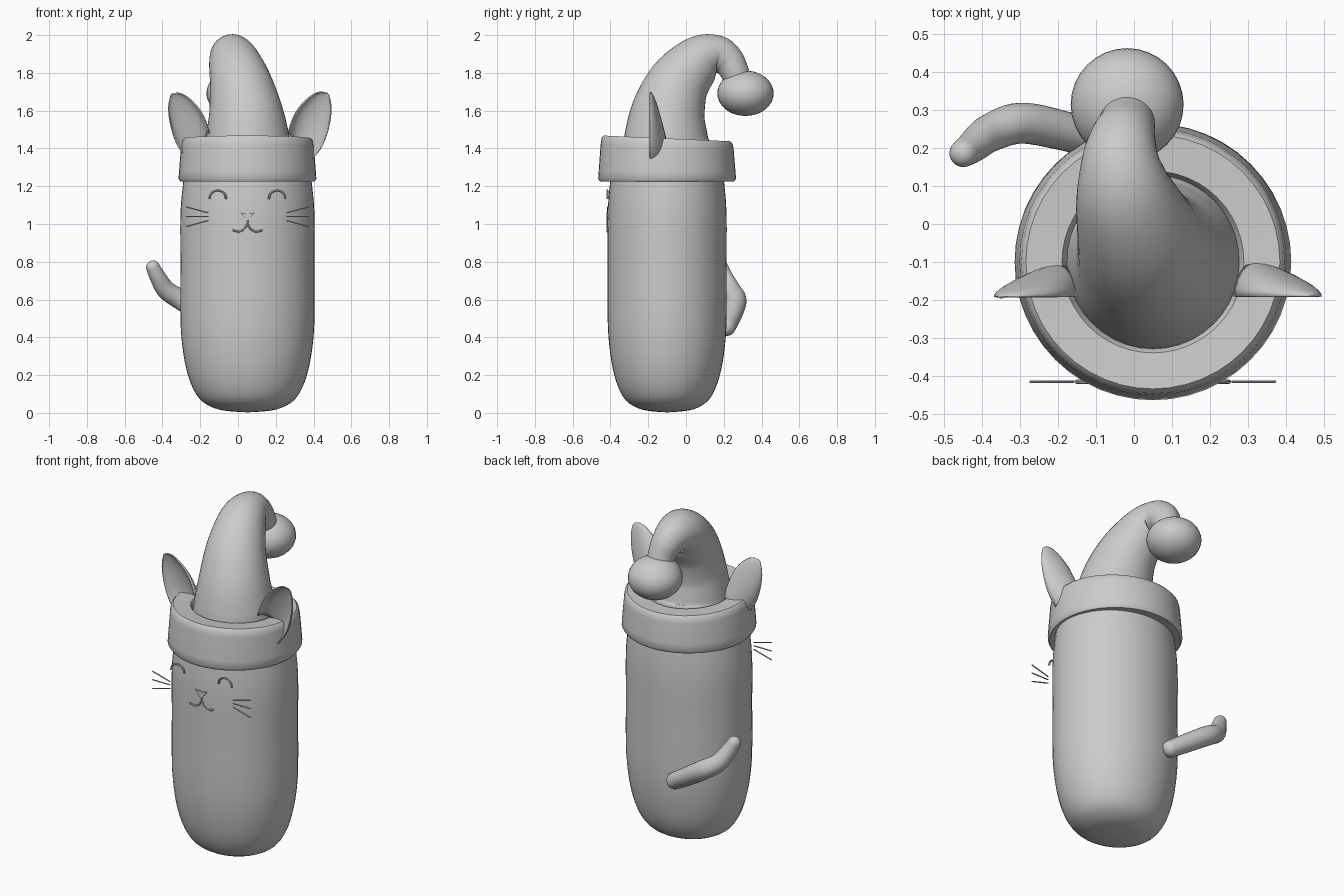
import bpy, bmesh
from math import sin, cos, pi
from mathutils import Vector

if "Cube" in bpy.data.objects:
    bpy.data.objects.remove(bpy.data.objects["Cube"])

CX, CY = 0.05, -0.10      # body axis
FACE_Y = -0.416           # plane of the face marks


def finish(name, bm, angle=0.7):
    bmesh.ops.recalc_face_normals(bm, faces=bm.faces)
    me = bpy.data.meshes.new(name)
    bm.to_mesh(me)
    bm.free()
    ob = bpy.data.objects.new(name, me)
    bpy.context.collection.objects.link(ob)
    bpy.ops.object.select_all(action='DESELECT')
    ob.select_set(True)
    bpy.context.view_layer.objects.active = ob
    bpy.ops.object.shade_smooth_by_angle(angle=angle)
    return ob


def skin(name, rings, closed=False, angle=0.7):
    """Join rings of points with quads; cap the ends or close the loop."""
    bm = bmesh.new()
    vs = [[bm.verts.new(p) for p in r] for r in rings]
    n = len(vs[0])
    pairs = list(zip(vs, vs[1:])) + ([(vs[-1], vs[0])] if closed else [])
    for a, b in pairs:
        for i in range(n):
            j = (i + 1) % n
            bm.faces.new((a[i], a[j], b[j], b[i]))
    if not closed:
        bm.faces.new(vs[0])
        bm.faces.new(vs[-1])
    return finish(name, bm, angle)


def spline(pts, steps):
    """Catmull-Rom interpolation of tuples of any length."""
    P = [Vector(p) for p in pts]
    P = [2 * P[0] - P[1]] + P + [2 * P[-1] - P[-2]]
    out = []
    for a, b, c, d in zip(P, P[1:], P[2:], P[3:]):
        for k in range(steps):
            t = k / steps
            out.append(0.5 * (2 * b + (c - a) * t + (2 * a - 5 * b + 4 * c - d) * t * t
                              + (3 * b - a - 3 * c + d) * t ** 3))
    return out + [P[-2]]


def sweep(name, pts, sides=24, steps=6, round_ends=True):
    """Tube along points (x, y, z, radius)."""
    s = spline(pts, steps)
    c = [(p.to_3d(), p[3]) for p in s]
    t = [(c[min(i + 1, len(c) - 1)][0] - c[max(i - 1, 0)][0]).normalized() for i in range(len(c))]
    rows = [(p, r, d) for (p, r), d in zip(c, t)]
    if round_ends:
        arc = [k * pi / 12 for k in range(1, 6)]
        p, r, d = rows[0]
        q, r2, d2 = rows[-1]
        rows = ([(p - d * r * sin(a), r * cos(a), d) for a in reversed(arc)] + rows
                + [(q + d2 * r2 * sin(a), r2 * cos(a), d2) for a in arc])
    u = rows[0][2].orthogonal()
    rings = []
    for p, r, d in rows:
        u = (u - d * u.dot(d)).normalized()
        v = d.cross(u)
        rings.append([p + r * (u * cos(2 * pi * k / sides) + v * sin(2 * pi * k / sides))
                      for k in range(sides)])
    return skin(name, rings)


def ring(rx, ry, z, n=48, tilt=0.0):
    return [(CX + rx * cos(2 * pi * k / n), CY + ry * sin(2 * pi * k / n),
             z - tilt * ry * sin(2 * pi * k / n)) for k in range(n)]


# Body: oval capsule
body = [(.02, .003), (.3, .01), (.5, .026), (.69, .065), (.82, .135), (.91, .23),
        (.97, .35), (1, .5), (1, .8), (1, 1.05), (.965, 1.2), (.92, 1.3), (.8, 1.4)]
skin("body", [ring(.355 * p[0], .315 * p[0], p[1]) for p in spline(body, 3)])

# Hat brim: tapered band with a slightly tilted top
brim = [(.29, 1.235, 0), (.355, 1.225, 0), (.365, 1.24, 0), (.362, 1.28, .004),
        (.352, 1.41, .035), (.347, 1.44, .045), (.335, 1.453, .045),
        (.24, 1.447, .045), (.225, 1.42, .045), (.22, 1.39, 0)]
skin("hat_brim", [ring(r, r, z, tilt=t) for r, z, t in brim], closed=True)

# Hat cone: drooping backwards
sweep("hat_cone", [(.05, -.098, 1.38, .232), (.05, -.105, 1.46, .222), (.04, -.092, 1.6, .195),
                   (.012, -.035, 1.75, .164), (-.022, .07, 1.865, .133), (-.035, .16, 1.895, .106),
                   (-.03, .22, 1.865, .088), (-.02, .255, 1.81, .076), (-.018, .285, 1.73, .07)],
      sides=40, round_ends=False)

# Pompom
bm = bmesh.new()
bmesh.ops.create_uvsphere(bm, u_segments=32, v_segments=20, radius=1)
for v in bm.verts:
    v.co = (-.018 + .149 * v.co.x, .315 + .149 * v.co.y, 1.692 + .12 * v.co.z)
finish("pompom", bm)

# Tail
sweep("tail", [(-.08, .215, .455, .048), (-.19, .247, .525, .052), (-.3, .266, .597, .054),
               (-.38, .24, .65, .05), (-.425, .205, .72, .043), (-.45, .187, .77, .037)])

# Ears: cupped leaf shells, open to the front
for side, label in ((1, "right"), (-1, "left")):
    bm = bmesh.new()
    base, axis, across = Vector((.265, 0, 1.41)), Vector((.15, 0, .275)), Vector((.62, 0, -.78))
    rows = []
    for w, t in spline([(.092, 0), (.108, .25), (.103, .5), (.077, .75), (.045, .91), (.006, 1)], 3):
        row = []
        for k in range(13):
            a = -pi / 2 + pi * k / 12
            p = base + axis * t + across * (w * sin(a))
            y = -.192 + .09 * (1 - t) ** .75 * cos(a) if t < 1 else -.192
            row.append(bm.verts.new((.06 + side * p.x, y, p.z)))
        rows.append(row)
    for a, b in zip(rows, rows[1:]):
        for i in range(12):
            bm.faces.new((a[i], a[i + 1], b[i + 1], b[i]))
    ear = finish(label + "_ear", bm)
    mod = ear.modifiers.new("thickness", 'SOLIDIFY')
    mod.thickness = .006


# Face marks: thin lines in one plane, mirrored about the body axis
def mark(name, pts, r, steps=4):
    for side, label in ((1, "right_"), (-1, "left_")):
        sweep(label + name, [(CX + side * x, FACE_Y, z, r) for x, z in pts], sides=8, steps=steps)


mark("eye", [(.157 + .043 * cos(k * pi / 8), 1.137 + .04 * sin(k * pi / 8)) for k in range(9)], .006, 2)
mark("mouth", [(0, 1.025), (.002, 1.0), (.018, .973), (.045, .96), (.075, .966)], .005)
for i, (z0, z1) in enumerate(((1.06, 1.09), (1.04, 1.04), (1.018, .987))):
    mark("whisker_%d" % (i + 1), [(.21, z0), (.322, z1)], .0035, 1)

# Nose: small flat triangle
skin("nose", [[(CX + x, y, z) for x, z in ((-.037, 1.06), (0, 1.057), (.037, 1.06), (.006, 1.022), (-.006, 1.022))]
              for y in (FACE_Y - .006, FACE_Y + .006)])
